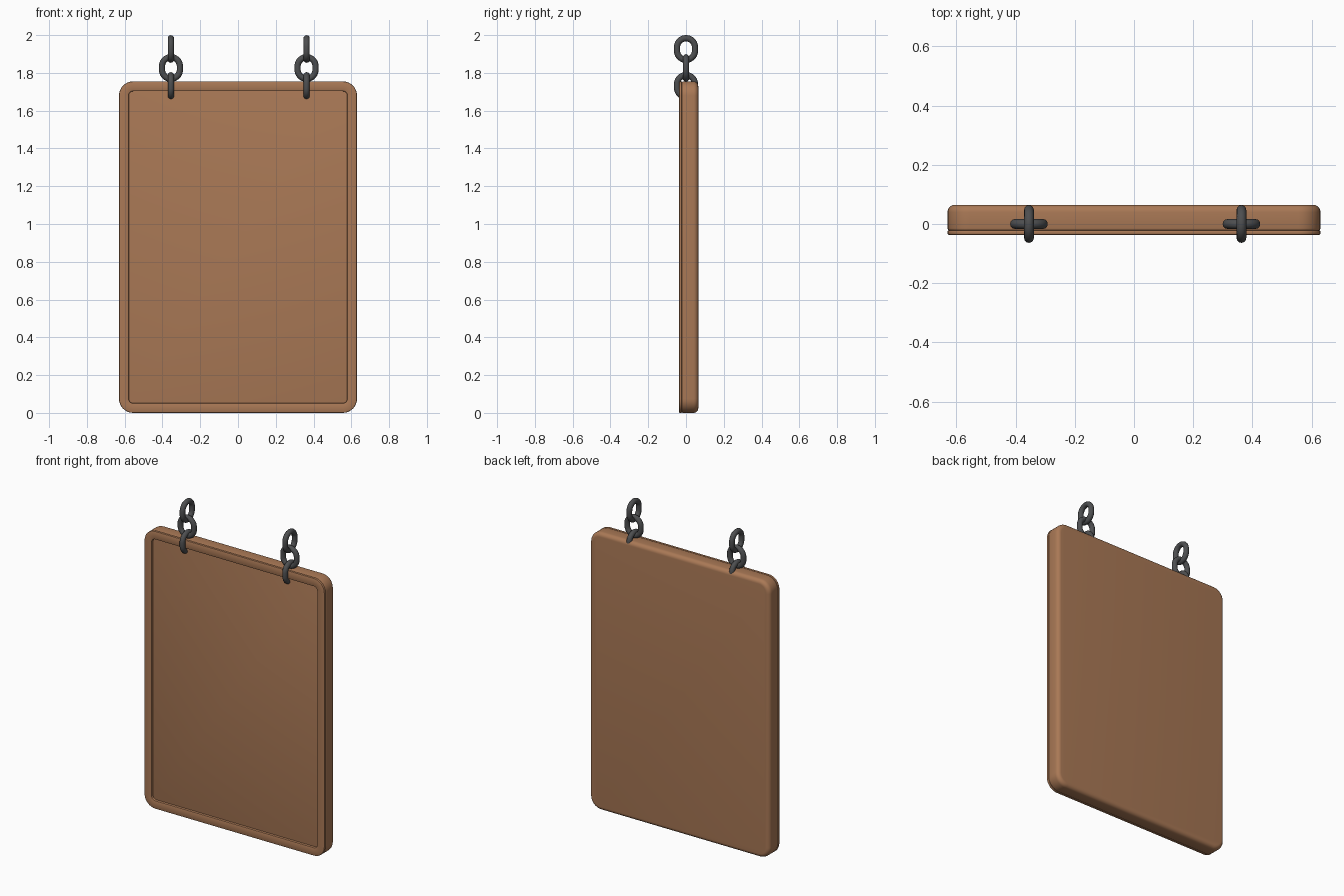
import bpy, bmesh, math
from mathutils import Vector

if "Cube" in bpy.data.objects:
    bpy.data.objects.remove(bpy.data.objects["Cube"])


def material(name, rgb):
    m = bpy.data.materials.new(name)
    m.diffuse_color = (*rgb, 1)
    m.use_nodes = True
    m.node_tree.nodes["Principled BSDF"].inputs["Base Color"].default_value = m.diffuse_color
    return m


wood = material("brown wood", (0.40, 0.19, 0.092))
iron = material("dark iron", (0.075, 0.077, 0.08))

W, H, R = 0.63, 1.755, 0.075   # half width, height, corner radius


def rounded_loop(inset, y, n=8):
    r = max(R - inset, 0.012)
    x, z = W - inset - r, H / 2 - inset - r
    pts = []
    for k, (sx, sz) in enumerate([(1, 1), (-1, 1), (-1, -1), (1, -1)]):
        for i in range(n + 1):
            a = math.pi / 2 * (k + i / n)
            pts.append((sx * x + r * math.cos(a), y, H / 2 + sz * z + r * math.sin(a)))
    return pts


def build(name, loops, mat, closed, angle=35):
    """Skin a list of loops; closed joins last to first, otherwise ends are capped."""
    bm = bmesh.new()
    rings = [[bm.verts.new(p) for p in lp] for lp in loops]
    n = len(rings[0])
    for a, b in zip(rings, rings[1:] + ([rings[0]] if closed else [])):
        for i in range(n):
            j = (i + 1) % n
            bm.faces.new((a[i], a[j], b[j], b[i]))
    if not closed:
        bm.faces.new(rings[0])
        bm.faces.new(rings[-1])
    bmesh.ops.recalc_face_normals(bm, faces=bm.faces)
    me = bpy.data.meshes.new(name)
    bm.to_mesh(me)
    bm.free()
    ob = bpy.data.objects.new(name, me)
    me.materials.append(mat)
    bpy.context.collection.objects.link(ob)
    bpy.ops.object.select_all(action='DESELECT')
    ob.select_set(True)
    bpy.context.view_layer.objects.active = ob
    bpy.ops.object.shade_smooth_by_angle(angle=math.radians(angle))
    return ob


def arc(r, y, sign, steps):
    """Quarter-round edge as (inset, y) pairs, from the face to the side."""
    return [(r * (1 - math.sin(t)), y + sign * r * math.cos(t))
            for t in (math.pi / 2 * i / steps for i in range(steps + 1))]


# Board slab: small round at the front, larger round at the back
front = arc(0.007, -0.015, -1, 3)
back = arc(0.025, 0.04, 1, 6)[::-1]
build("board", [rounded_loop(*p) for p in front + back], wood, False)

# Thin raised rim on the front face
b, y0, y1, w = 0.005, -0.037, -0.021, 0.052
section = [(0, y1 - b), (0, y0 + b), (b * 0.3, y0 + b * 0.3), (b, y0),
           (w - b, y0), (w - b * 0.3, y0 + b * 0.3), (w, y0 + b),
           (w, y1), (b, y1), (b * 0.3, y1 - b * 0.3)]
build("front_rim", [rounded_loop(*p) for p in section], wood, True)


# Chain links: oval path swept with a round section
def link(name, x, z, sideways):
    tube, rad, straight = 0.0165, 0.0475, 0.0095
    loops, n, m = [], 32, 12
    for i in range(n):
        a = 2 * math.pi * (i + 0.5) / n
        out = Vector((math.cos(a), 0, math.sin(a)))
        c = out * rad + Vector((0, 0, math.copysign(straight, out.z)))
        loop = []
        for j in range(m):
            t = 2 * math.pi * j / m
            p = c + out * tube * math.cos(t) + Vector((0, tube * math.sin(t), 0))
            if sideways:
                p = Vector((-p.y, p.x, p.z))
            loop.append(p + Vector((x, 0, z)))
        loops.append(loop)
    build(name, loops, iron, True, 60)


for side, x in (("left", -0.355), ("right", 0.363)):
    link(side + "_lower_link", x, 1.731, True)
    link(side + "_middle_link", x, 1.826, False)
    link(side + "_upper_link", x, 1.9265, True)
